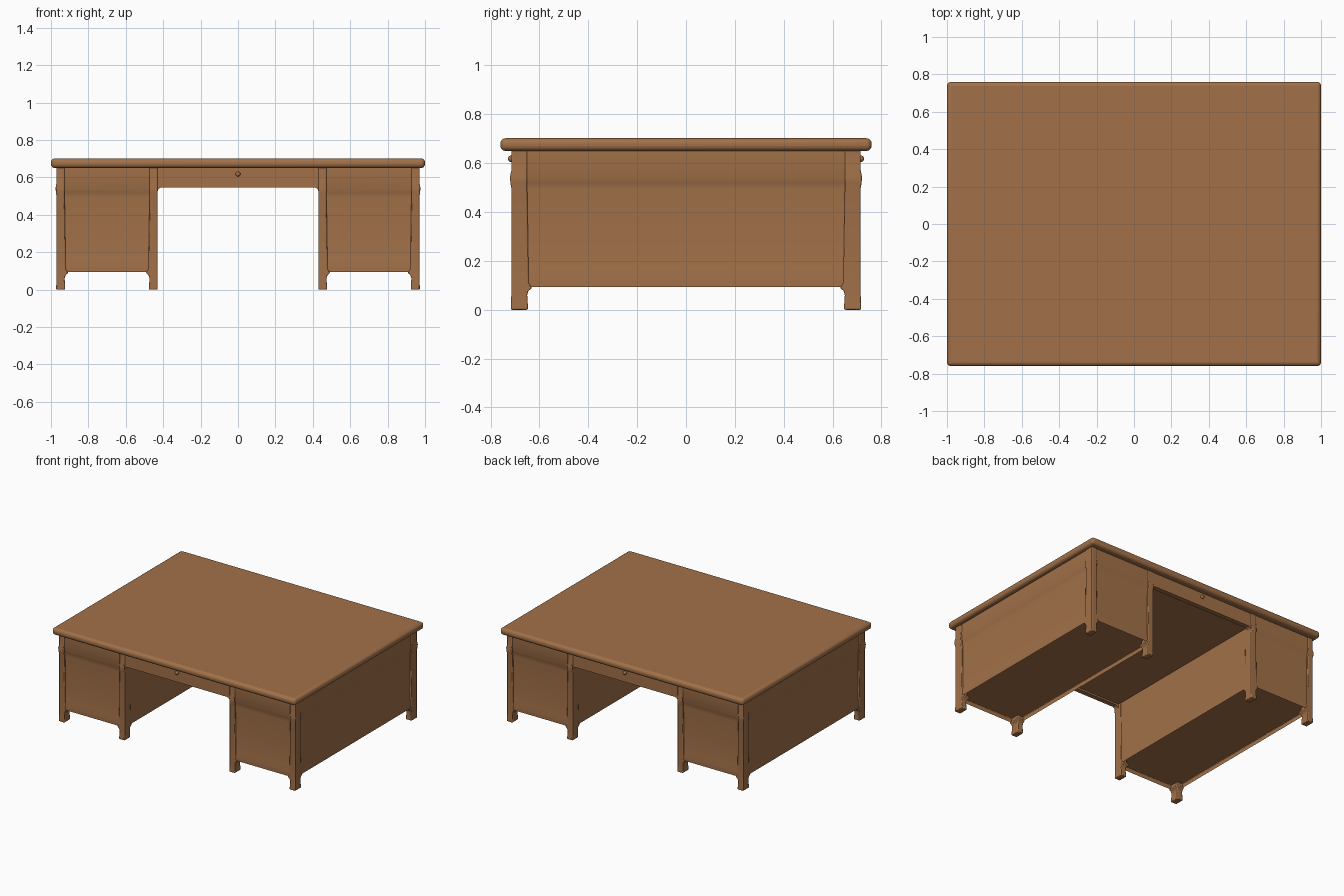
import bpy, bmesh, math

if "Cube" in bpy.data.objects:
    bpy.data.objects.remove(bpy.data.objects["Cube"])

wood = bpy.data.materials.new("warm_brown_wood")
wood.use_nodes = True
COLOR = (0.36, 0.165, 0.066, 1)
wood.diffuse_color = COLOR
wood.node_tree.nodes["Principled BSDF"].inputs["Base Color"].default_value = COLOR


def finish(name, bm, bevel=0.0, segments=2):
    bmesh.ops.recalc_face_normals(bm, faces=bm.faces)
    mesh = bpy.data.meshes.new(name)
    bm.to_mesh(mesh)
    bm.free()
    mesh.materials.append(wood)
    ob = bpy.data.objects.new(name, mesh)
    bpy.context.collection.objects.link(ob)
    if bevel:
        mod = ob.modifiers.new("soft_edges", "BEVEL")
        mod.width, mod.segments = bevel, segments
        mod.limit_method, mod.angle_limit = "ANGLE", math.radians(40)
    bpy.ops.object.select_all(action="DESELECT")
    ob.select_set(True)
    bpy.context.view_layer.objects.active = ob
    bpy.ops.object.shade_smooth_by_angle(angle=math.radians(35))
    return ob


def loft(rects):
    """Stack of rectangles (x0, x1, y0, y1, z), capped at both ends."""
    bm = bmesh.new()
    rings = [[bm.verts.new(p) for p in
              ((x0, y0, z), (x1, y0, z), (x1, y1, z), (x0, y1, z))]
             for x0, x1, y0, y1, z in rects]
    for a, b in zip(rings, rings[1:]):
        for i in range(4):
            j = (i + 1) % 4
            bm.faces.new((a[i], a[j], b[j], b[i]))
    bottom = bm.faces.new(rings[0])
    bm.faces.new(rings[-1])
    return bm, bottom


def box(name, x0, x1, y0, y1, z0, z1, bevel=0.0, segments=2):
    bm, _ = loft([(x0, x1, y0, y1, z0), (x0, x1, y0, y1, z1)])
    return finish(name, bm, bevel, segments)


# Desk top with a rounded edge
box("desk_top", -1, 1, -0.76, 0.76, 0.65, 0.702, 0.022, 4)

INNER, OUTER, DEPTH = 0.43, 0.97, 0.715
# (height, inset) of the pedestal walls: flared foot rail, sunk panel, upper band
WALL = [(0.09, 0.004), (0.12, 0.004), (0.17, 0.009), (0.22, 0.012), (0.49, 0.012),
        (0.52, 0.009), (0.535, 0.003), (0.655, 0.004)]
# (height, outward growth, inward growth) of the corner posts
POST = [(0, 0.002, 0.003), (0.015, 0.002, 0.003), (0.06, 0, 0), (0.077, 0, 0.005),
        (0.09, 0, 0.02), (0.11, 0, 0.006), (0.5, 0, 0), (0.52, 0.004, 0),
        (0.545, 0.005, 0), (0.57, 0, 0), (0.655, 0, 0)]

for side, s in (("left", 1), ("right", -1)):
    # Pedestal, hollowed underneath
    rects = []
    for z, d in WALL:
        xs = sorted((s * (INNER + 0.003), s * (OUTER - d)))
        rects.append((*xs, -DEPTH + d, DEPTH - d, z))
    bm, bottom = loft(rects)
    bmesh.ops.inset_region(bm, faces=[bottom], thickness=0.035)
    bmesh.ops.translate(bm, verts=bottom.verts, vec=(0, 0, 0.035))
    finish(f"{side}_pedestal", bm, 0.004)

    # Corner posts running down into the feet
    for end, t in (("front", -1), ("back", 1)):
        for place, edge, d in (("outer", OUTER, 1), ("inner", INNER, -1)):
            rects = []
            for z, out, grow in POST:
                bead = out if d > 0 else 0
                xs = sorted((s * (edge + d * bead), s * (edge - d * (0.043 + grow))))
                ys = sorted((t * (DEPTH + out), t * (DEPTH - 0.065 - grow)))
                rects.append((*xs, *ys, z))
            bm, _ = loft(rects)
            finish(f"{side}_{end}_{place}_post", bm, 0.005)

# Aprons over the knee opening, rounded into the pedestals
R, LOW, TOP = 0.025, 0.547, 0.655
outline = [(INNER + 0.01, TOP), (INNER + 0.01, LOW - R), (INNER, LOW - R)]
for k in range(1, 6):
    a = math.radians(18 * k)
    outline.append((INNER - R + R * math.cos(a), LOW - R + R * math.sin(a)))
outline += [(-x, z) for x, z in reversed(outline)]
for end, t in (("front", -1), ("back", 1)):
    bm = bmesh.new()
    face = bm.faces.new([bm.verts.new((x, t * (DEPTH - 0.004), z)) for x, z in outline])
    ext = bmesh.ops.extrude_face_region(bm, geom=[face])
    moved = [g for g in ext["geom"] if isinstance(g, bmesh.types.BMVert)]
    bmesh.ops.translate(bm, verts=moved, vec=(0, -t * 0.035, 0))
    finish(f"{end}_apron", bm)

    # Small drawer knob
    bm = bmesh.new()
    bmesh.ops.create_uvsphere(bm, u_segments=12, v_segments=8, radius=0.013)
    bmesh.ops.translate(bm, verts=bm.verts, vec=(0, t * (DEPTH + 0.001), 0.618))
    finish(f"{end}_knob", bm)

# Drawer housing between the aprons
box("drawer_housing", -INNER - 0.01, INNER + 0.01, -0.69, 0.69, 0.56, 0.655)
